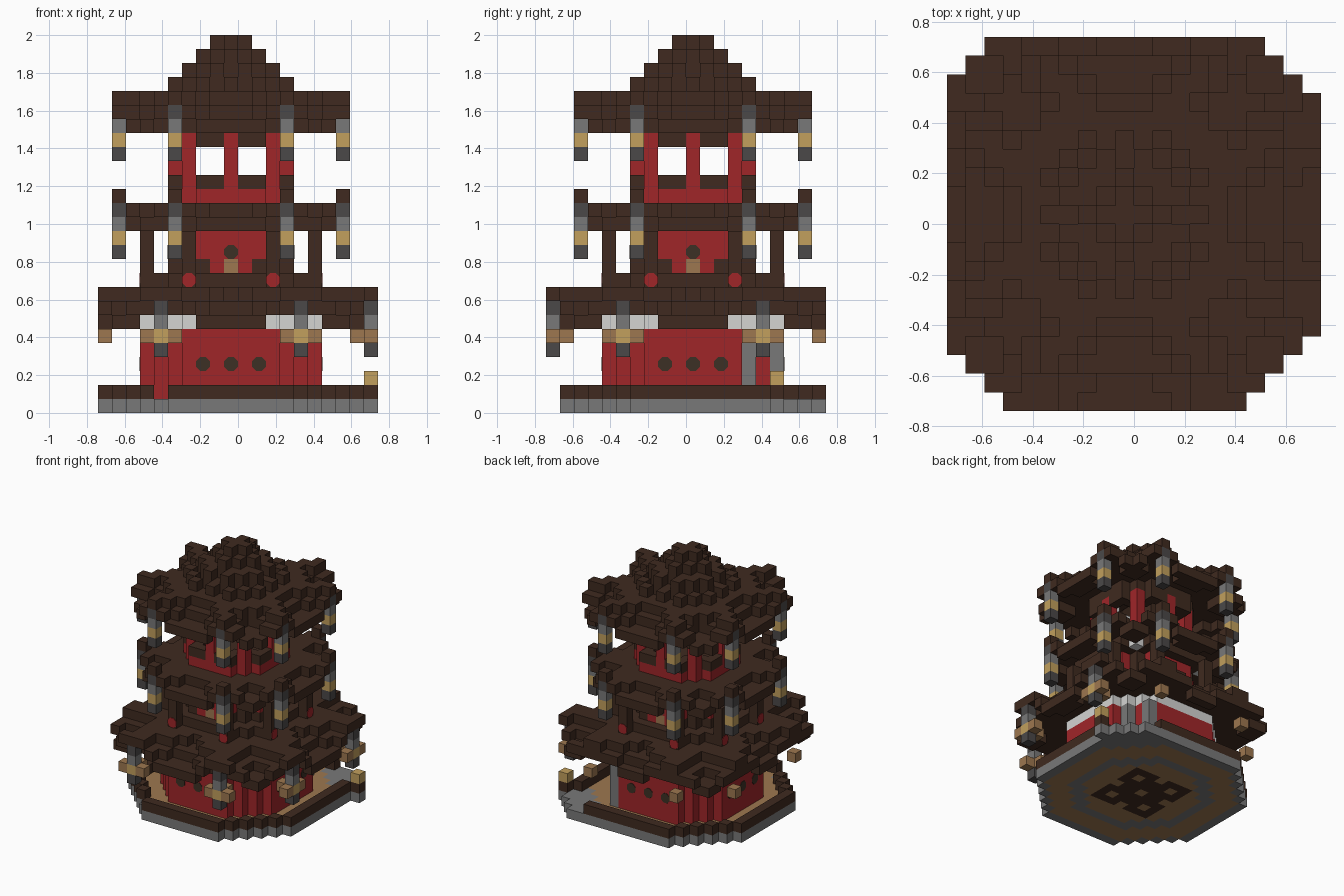
import bpy, bmesh, math
from mathutils import Vector, Matrix

cube = bpy.data.objects.get("Cube")
if cube:
    bpy.data.objects.remove(cube)

C = 2 / 27  # block size
COLOURS = {
    "dark_wood": (0.050, 0.023, 0.014),
    "red_wall": (0.35, 0.019, 0.022),
    "grey_stone": (0.19, 0.19, 0.19),
    "dark_iron": (0.07, 0.066, 0.066),
    "gold_lamp": (0.54, 0.35, 0.11),
    "tan_plank": (0.34, 0.185, 0.08),
    "white_plaster": (0.66, 0.66, 0.65),
    "window_shade": (0.045, 0.03, 0.018),
}
MATS = {}
for name, rgb in COLOURS.items():
    m = bpy.data.materials.new(name)
    m.use_nodes = True
    m.diffuse_color = (*rgb, 1)
    bsdf = m.node_tree.nodes["Principled BSDF"]
    bsdf.inputs["Base Color"].default_value = (*rgb, 1)
    bsdf.inputs["Roughness"].default_value = 0.9
    MATS[name] = m

cells = {}  # (u, v, k) -> (part, colour)


def put(part, colour, u, v, k):
    if -9 <= u <= 10 and -10 <= v <= 9:
        cells[u, v, k] = (part, colour)


def ring_of(u, v, R, S):
    """Octagonal distance from the axis; S limits |u|+|v| at radius R."""
    a, b = abs(u), abs(v)
    return max(a, b, math.ceil((a + b) * R / S - 0.001))


def grid(n):
    return [(u, v) for u in range(-n, n + 1) for v in range(-n, n + 1)]


def four(a, b):
    """The same spot on all four sides, b outwards."""
    return {(a, b), (a, -b), (b, a), (-b, a)}


def eight(a, b):
    return four(a, b) | four(-a, b)


def centre(u, v, k):
    return Vector(((u - 0.5) * C, (v + 0.5) * C, (k + 0.5) * C))


# Stone base with plank floor and rim, and a landing at the entrance corner
def in_base(u, v):
    landing = 13 < u + v <= 16 and abs(u - v) <= 4 and v <= 9
    return landing or ring_of(u, v, 9, 13) <= 9


for u, v in grid(10):
    if not in_base(u, v):
        continue
    edge = not all(in_base(u + a, v + b) for a, b in four(0, 1))
    tile = abs(u) in (1, 2, 3) and abs(v) in (1, 2, 3) or abs(u) + abs(v) <= 2
    spot = (abs(u), abs(v)) in ((2, 2), (0, 0))
    stone = edge or u + v >= 13 or ring_of(u, v, 6, 9) == 6
    put("base_floor", "grey_stone" if stone else "dark_wood" if tile and not spot
        else "tan_plank", u, v, 0)
    gap = u + v >= 14 and abs(u - v) < 4 or u == -5 and v < 0
    if edge and not gap:
        put("base_rim", "dark_wood", u, v, 1)
put("step_lamp", "gold_lamp", 10, 6, 2)

# Lower hall: red walls, plaster band, stone door frame
for u, v in grid(6):
    if ring_of(u, v, 6, 9) == 6:
        for k in range(1, 6):
            put("lower_wall", "red_wall", u, v, k)
        put("plaster_band", "white_plaster", u, v, 6)
for u, v in ((5, 4), (4, 6)):
    for k in range(1, 6):
        put("door_frame", "grey_stone", u, v, k)


# Roofs with corners swept upwards; rough ones have staggered shingles
def roof(part, R, S, levels, near, far, cap, rough=False):
    low = levels[R]
    for u, v in grid(R):
        r = ring_of(u, v, R, S)
        if r > R:
            continue
        big, small = max(abs(u), abs(v)), min(abs(u), abs(v))
        h = levels[r]
        if r >= R - 3:
            d = abs(small - big / 2)
            h += 2 if d <= near else 1 if d <= far else 0
            h = min(h, cap)
        elif rough and r > 1 and (u + v) % 2:
            h -= 1
        put(part, "dark_wood", u, v, h)
        if r < R and h - 1 > low:
            put(part, "dark_wood", u, v, h - 1)


roof("lower_roof", 10, 16, [8] * 7 + [7, 7, 6, 6], 1.2, 2.6, 8)
roof("middle_roof", 8, 12, [14] * 7 + [13, 13], 0.5, 1.5, 14)
roof("top_roof", 8, 13, [26, 26, 25, 24, 23, 22, 21, 20, 20], 0.5, 1.5, 22, True)
for u, v in eight(4, 8):
    put("middle_roof", "dark_wood", u, v, 15)
    put("top_roof", "dark_wood", u, v, 22)


# Hanging lanterns below the roof corners
def lanterns(part, a, b, top):
    for u, v in eight(a, b):
        for n, colour in enumerate(("dark_iron", "grey_stone", "gold_lamp", "dark_iron")):
            put(part, colour, u, v, top - n)


lanterns("lower_lantern", 5, 10, 7)
lanterns("middle_lantern", 4, 8, 14)
lanterns("top_lantern", 4, 8, 21)
for u, v in eight(5, 10):
    for a, b in four(0, 1):
        put("lantern_shutter", "tan_plank", u + a, v + b, 5)

# Middle hall
for u, v in grid(5):
    r = ring_of(u, v, 5, 8)
    t = min(abs(u), abs(v))
    if r <= 5:
        put("middle_floor", "dark_wood", u, v, 9)
    if r == 5:
        put("middle_cornice", "white_plaster" if t == 4 else "dark_wood", u, v, 13)
    if ring_of(u, v, 4, 6) == 4:
        for k in (10, 11, 12):
            red = t <= (1 if k == 10 else 2) and max(abs(u), abs(v)) == 4
            put("middle_wall", "red_wall" if red else "dark_wood", u, v, k)
for u, v in four(0, 4):
    put("middle_sill", "tan_plank", u, v, 10)
for u, v in eight(3, 6):
    for k in range(9, 13):
        put("balcony_post", "dark_wood", u, v, k)

# Upper hall: octagon of pillars with sills, open windows and lintels
for u, v in grid(4):
    r = ring_of(u, v, 4, 6)
    if r in (3, 4):
        put("upper_cornice", "white_plaster" if r == 3 else "dark_wood", u, v, 20)
    if r < 4 or r > 4:
        continue
    pillar = min(abs(u), abs(v)) in (0, 3)
    put("upper_wall", "red_wall", u, v, 15)
    for k in range(16, 20):
        if pillar:
            put("upper_wall", "red_wall", u, v, k)
        elif k in (16, 19):
            put("window_sill_and_lintel", "dark_wood", u, v, k)

# Turn the blocks into one outer skin per part
AXES = [Vector(a) for a in ((1, 0, 0), (-1, 0, 0), (0, 1, 0), (0, -1, 0), (0, 0, 1), (0, 0, -1))]
names = list(COLOURS)
for part in dict.fromkeys(p for p, _ in cells.values()):
    mesh = bpy.data.meshes.new(part)
    used = [n for n in names if (part, n) in cells.values()]
    for n in used:
        mesh.materials.append(MATS[n])
    bm = bmesh.new()
    for key, (owner, colour) in cells.items():
        if owner != part:
            continue
        for axis in AXES:
            if tuple(int(a + b) for a, b in zip(key, axis)) in cells:
                continue
            side = Vector((axis.y, axis.z, axis.x))
            up = axis.cross(side)
            mid = centre(*key) + axis * C / 2
            corners = ((-1, -1), (1, -1), (1, 1), (-1, 1))
            face = bm.faces.new([bm.verts.new(mid + (side * a + up * b) * C / 2)
                                 for a, b in corners])
            face.material_index = used.index(colour)
    bmesh.ops.remove_doubles(bm, verts=bm.verts, dist=C / 100)
    bm.to_mesh(mesh)
    bm.free()
    bpy.context.collection.objects.link(bpy.data.objects.new(part, mesh))


# Round window plates on the four sides
def plates(name, colour, spots, k):
    mesh = bpy.data.meshes.new(name)
    mesh.materials.append(MATS[colour])
    bm = bmesh.new()
    for u, v in spots:
        out = Vector((0, math.copysign(1, v), 0) if abs(v) > abs(u) else (math.copysign(1, u), 0, 0))
        turn = out.to_track_quat("Z", "Y").to_matrix().to_4x4()
        place = Matrix.Translation(centre(u, v, k) + out * C / 2)
        bmesh.ops.create_cone(bm, cap_ends=True, segments=8, radius1=C * 0.54, radius2=C * 0.54,
                              depth=0.008,
                              matrix=place @ turn @ Matrix.Rotation(math.pi / 8, 4, "Z"))
    bm.to_mesh(mesh)
    bm.free()
    bpy.context.collection.objects.link(bpy.data.objects.new(name, mesh))


plates("lower_windows", "window_shade", four(0, 6) | eight(2, 6), 3)
plates("middle_windows", "window_shade", four(0, 4), 11)
plates("post_medallions", "red_wall", eight(3, 6), 9)
